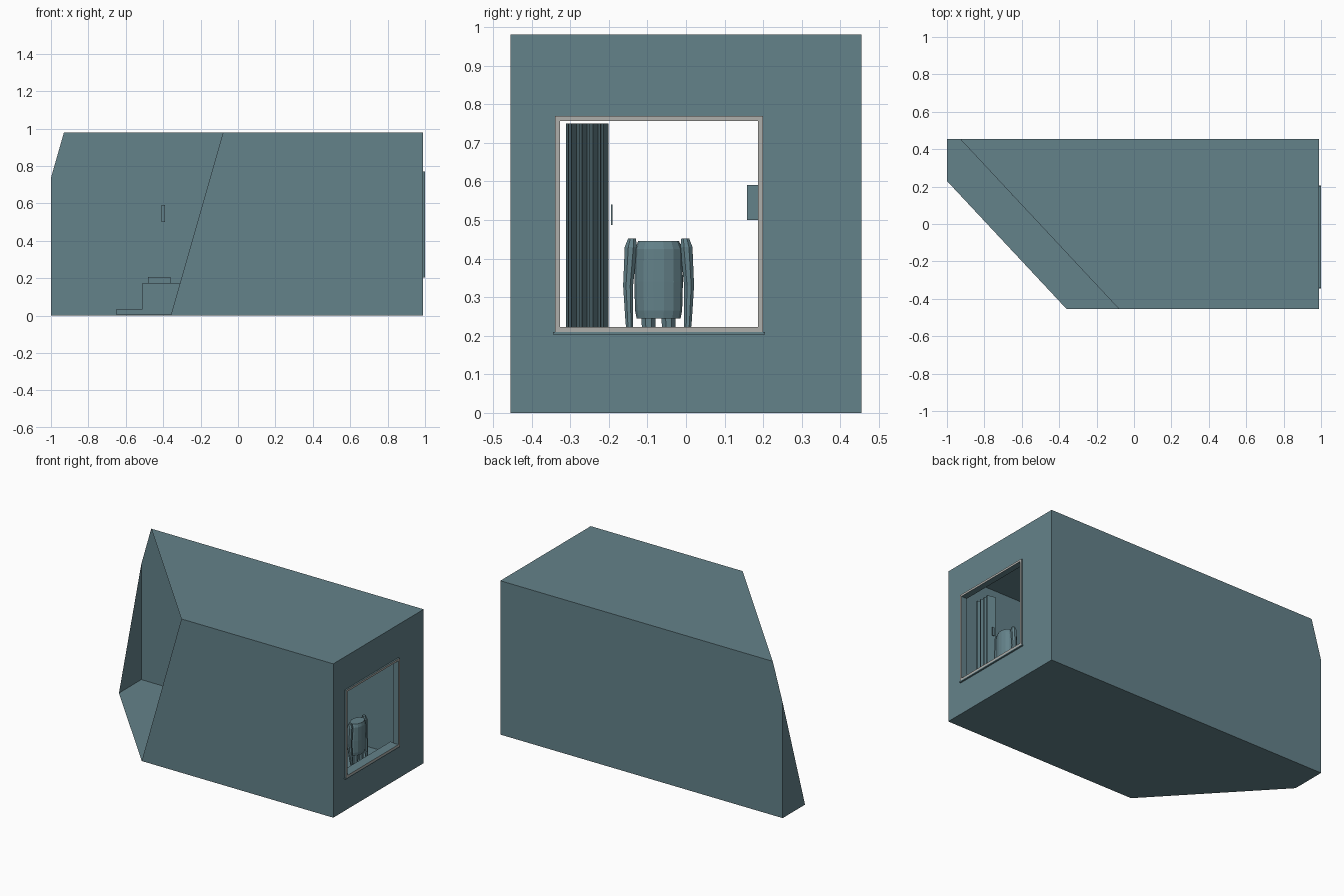
import bpy, bmesh, math
from mathutils import Vector

if "Cube" in bpy.data.objects:
    bpy.data.objects.remove(bpy.data.objects["Cube"])


def material(name, rgb):
    m = bpy.data.materials.new(name)
    m.diffuse_color = (*rgb, 1)
    m.use_nodes = True
    m.node_tree.nodes["Principled BSDF"].inputs["Base Color"].default_value = m.diffuse_color
    return m


TEAL = material("slate_teal", (0.127, 0.223, 0.254))
GREY = material("pale_grey", (0.43, 0.43, 0.41))


def finish(name, bm, mats=(TEAL,)):
    me = bpy.data.meshes.new(name)
    bm.to_mesh(me)
    bm.free()
    for m in mats:
        me.materials.append(m)
    ob = bpy.data.objects.new(name, me)
    bpy.context.collection.objects.link(ob)
    return ob


def add_box(bm, lo, hi):
    lo, hi = Vector(lo), Vector(hi)
    verts = bmesh.ops.create_cube(bm, size=1)["verts"]
    for v in verts:
        v.co = Vector([(lo[i] + hi[i]) / 2 + v.co[i] * (hi[i] - lo[i]) for i in range(3)])
    return verts


def box(name, lo, hi):
    bm = bmesh.new()
    add_box(bm, lo, hi)
    return finish(name, bm)


def tube(name, rings, sides):
    """Loft of ellipses; each ring is (x, y, z, radius_x, radius_y)."""
    bm = bmesh.new()
    loops = []
    for x, y, z, rx, ry in rings:
        loops.append([bm.verts.new((x + rx * math.cos(2 * math.pi * (i + .5) / sides),
                                    y + ry * math.sin(2 * math.pi * (i + .5) / sides), z))
                      for i in range(sides)])
    for a, b in zip(loops, loops[1:]):
        for i in range(sides):
            j = (i + 1) % sides
            bm.faces.new((a[i], a[j], b[j], b[i]))
    bm.faces.new(loops[0])
    bm.faces.new(loops[-1])
    bmesh.ops.recalc_face_normals(bm, faces=bm.faces)
    return finish(name, bm)


WALL_X, HALF_Y, TOP = 0.99, 0.455, 0.98
WIN_LO, WIN_HI = (-0.34, 0.21), (0.20, 0.77)

# Thin room shell, with a window opening in the right wall
bm = bmesh.new()
add_box(bm, (-1, -HALF_Y, 0), (WALL_X, HALF_Y, TOP))
bm.normal_update()
right = next(f for f in bm.faces if f.normal.x > 0.9)
outer = list(right.verts)
bmesh.ops.delete(bm, geom=[right], context="FACES_ONLY")
inner = [bm.verts.new((WALL_X,
                       WIN_LO[0] if v.co.y < 0 else WIN_HI[0],
                       WIN_LO[1] if v.co.z < 0.5 else WIN_HI[1])) for v in outer]
for i in range(4):
    j = (i + 1) % 4
    bm.faces.new((outer[i], outer[j], inner[j], inner[i]))

# Slanted cut that opens the front left corner
p0 = Vector((-0.36, -HALF_Y, 0))
normal = (Vector((-0.08, -HALF_Y, TOP)) - p0).cross(Vector((-1, 0.23, 0)) - p0)
if normal.x > 0:
    normal.negate()
bmesh.ops.bisect_plane(bm, geom=bm.verts[:] + bm.edges[:] + bm.faces[:],
                       plane_co=p0, plane_no=normal, clear_outer=True)
finish("room_shell", bm)

# Window frame, pale on the outward faces
bm = bmesh.new()
t = 0.013
(y0, z0), (y1, z1) = WIN_LO, WIN_HI
for lo, hi in (((y0, z0), (y0 + t, z1)), ((y1 - t, z0), (y1, z1)),
               ((y0 + t, z0), (y1 - t, z0 + t)), ((y0 + t, z1 - t), (y1 - t, z1))):
    add_box(bm, (0.96, *lo), (1.0, *hi))
bm.normal_update()
for f in bm.faces:
    f.material_index = 1 if f.normal.x > 0.5 else 0
finish("window_frame", bm, (TEAL, GREY))
box("window_sill", (0.985, -0.345, 0.203), (1.0, 0.205, 0.21))
box("inner_sill", (0.935, y0, 0.205), (0.96, y1, 0.22))

# Folded curtain behind the window
bm = bmesh.new()
n = 16
rows = []
for z in (0.02, 0.75):
    rows.append([bm.verts.new((0.88 + (0.027 if i % 2 else -0.027),
                               -0.315 + 0.11 * i / n + (0.004 if i % 4 < 2 else -0.002), z))
                 for i in range(n + 1)])
for i in range(n):
    bm.faces.new((rows[0][i], rows[0][i + 1], rows[1][i + 1], rows[1][i]))
finish("curtain", bm)
box("curtain_pull", (0.87, -0.195, 0.487), (0.885, -0.19, 0.54))

# Headless mannequin: torso, arms and legs
MX, MY = 0.89, -0.071
tube("mannequin_torso", [(MX, MY, 0.245, 0.036, 0.057), (MX, MY, 0.265, 0.04, 0.061),
                         (MX, MY, 0.34, 0.042, 0.063), (MX, MY, 0.425, 0.042, 0.061),
                         (MX, MY, 0.445, 0.036, 0.053)], 14)
for side, s in (("right", -1), ("left", 1)):
    tube(f"mannequin_{side}_arm", [(MX + 0.015, MY + s * 0.074, 0.19, 0.009, 0.008),
                                   (MX + 0.008, MY + s * 0.076, 0.24, 0.012, 0.011),
                                   (MX, MY + s * 0.079, 0.33, 0.016, 0.014),
                                   (MX, MY + s * 0.072, 0.43, 0.018, 0.017),
                                   (MX, MY + s * 0.069, 0.452, 0.011, 0.011)], 8)
    tube(f"mannequin_{side}_leg", [(MX, MY + s * 0.026, 0, 0.014, 0.012),
                                   (MX, MY + s * 0.026, 0.12, 0.018, 0.015),
                                   (MX, MY + s * 0.026, 0.25, 0.024, 0.02)], 8)

# Bed with pillow and low step along the back wall
box("bed", (-0.51, 0.15, 0.002), (0.14, 0.45, 0.175))
box("pillow", (-0.48, 0.18, 0.175), (-0.36, 0.42, 0.205))
box("low_step", (-0.65, 0.15, 0.002), (-0.51, 0.45, 0.035))

# Panel standing out from the back wall
box("wall_panel", (-0.41, 0.158, 0.5), (-0.39, 0.453, 0.59))
